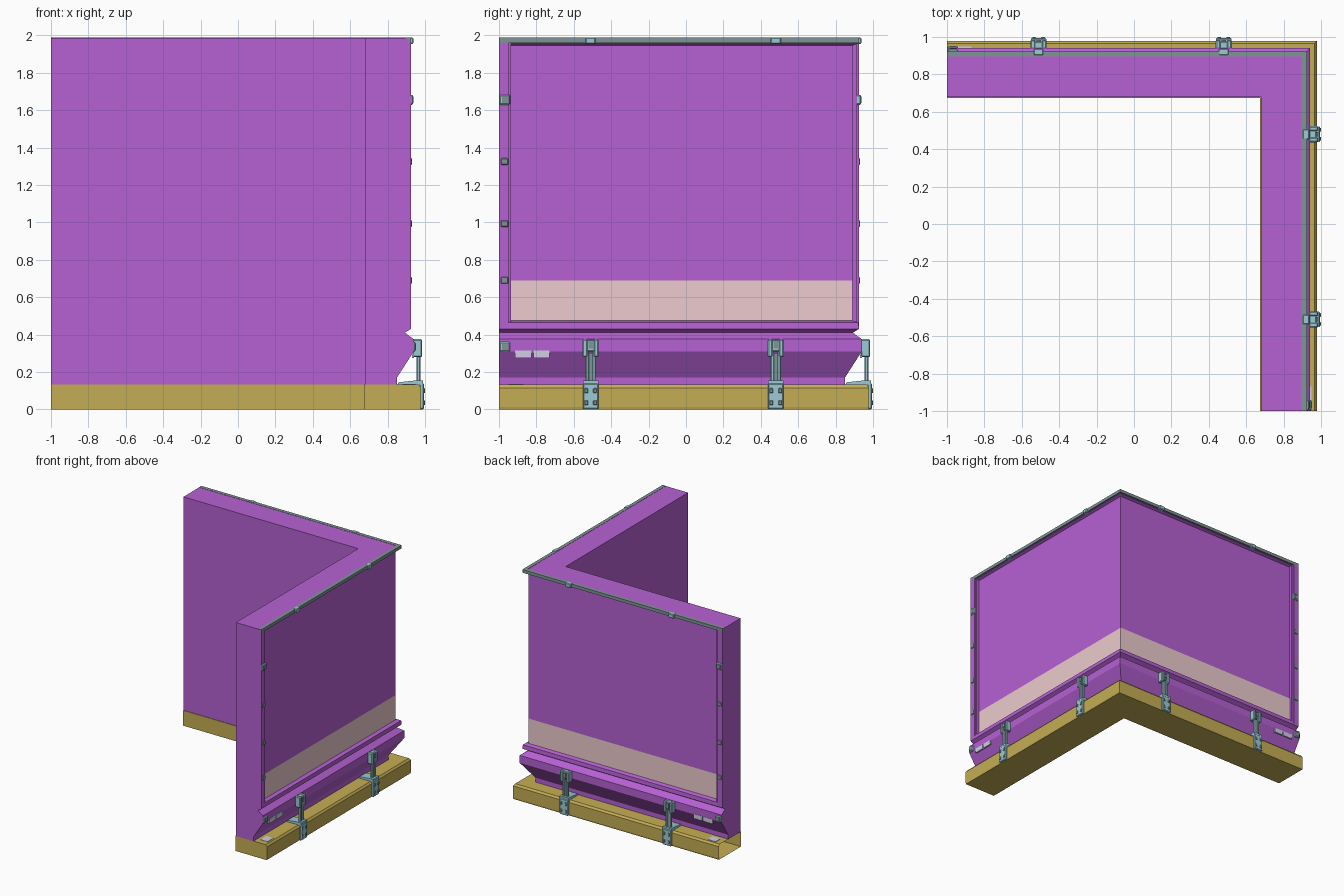
import bpy, bmesh

if "Cube" in bpy.data.objects:
    bpy.data.objects.remove(bpy.data.objects["Cube"])


def material(name, rgb):
    m = bpy.data.materials.new(name)
    m.diffuse_color = (*rgb, 1)
    m.use_nodes = True
    m.node_tree.nodes["Principled BSDF"].inputs["Base Color"].default_value = m.diffuse_color
    return m


PURPLE = material("purple", (0.47, 0.12, 0.66))
GOLD = material("gold", (0.56, 0.42, 0.09))
TEAL = material("pale_teal", (0.33, 0.60, 0.66))
GREY = material("dark_teal_grey", (0.22, 0.30, 0.31))
PINK = material("pink", (0.85, 0.60, 0.62))
PALE = material("pale_label", (0.62, 0.62, 0.78))


def finish(bm, name, mat, bevel=0):
    bmesh.ops.recalc_face_normals(bm, faces=bm.faces)
    me = bpy.data.meshes.new(name)
    bm.to_mesh(me)
    bm.free()
    me.materials.append(mat)
    ob = bpy.data.objects.new(name, me)
    bpy.context.collection.objects.link(ob)
    if bevel:
        b = ob.modifiers.new("bevel", "BEVEL")
        b.width = bevel
        b.segments = 1
    return ob


def sweep(name, profile, mat, start=-1.0, closed=True, caps=(True, True)):
    """Run a (distance, z) profile round the mitred corner."""
    bm = bmesh.new()
    rows = [[bm.verts.new(p) for p in row] for row in (
        [(start, d, z) for d, z in profile],
        [(d, d, z) for d, z in profile],
        [(d, start, z) for d, z in profile])]
    n = len(profile)
    for a, b in zip(rows, rows[1:]):
        for i in range(n if closed else n - 1):
            j = (i + 1) % n
            bm.faces.new((a[i], a[j], b[j], b[i]))
    if closed:
        if caps[0]:
            bm.faces.new(rows[0])
        if caps[1]:
            bm.faces.new(rows[2])
    return finish(bm, name, mat)


def prism(name, outline, t0, t1, mat, bevel=0):
    """Extrude a (distance, z) outline along each arm, mirrored on the diagonal."""
    for side in ("right", "back"):
        bm = bmesh.new()
        ends = []
        for t in (t0, t1):
            ends.append([bm.verts.new((d, t, z) if side == "right" else (t, d, z))
                         for d, z in outline])
            bm.faces.new(ends[-1])
        for i in range(len(outline)):
            j = (i + 1) % len(outline)
            bm.faces.new((ends[0][i], ends[0][j], ends[1][j], ends[1][i]))
        finish(bm, f"{name}_{side}", mat, bevel)


def box(name, d0, d1, t0, t1, z0, z1, mat, bevel=0):
    prism(name, [(d0, z0), (d1, z0), (d1, z1), (d0, z1)], t0, t1, mat, bevel)


# Base sill, with its left end left open
sweep("base_sill", [(0.675, 0), (0.975, 0), (0.978, 0.012), (0.978, 0.115),
                    (0.965, 0.132), (0.675, 0.132)], GOLD, caps=(False, True))

# Corner wall with recessed panels, rails and a bulging skirt
sweep("corner_wall", [(0.68, 0.13), (0.68, 1.985), (0.905, 1.985), (0.915, 1.955),
                      (0.89, 1.945), (0.89, 0.475), (0.922, 0.465), (0.925, 0.43),
                      (0.892, 0.41), (0.94, 0.375), (0.94, 0.31), (0.85, 0.17),
                      (0.85, 0.13)], PURPLE)
sweep("top_trim", [(0.895, 1.96), (0.925, 1.96), (0.925, 1.987), (0.895, 1.987)], GREY)
sweep("skirting_stripe", [(0.8915, 0.472), (0.8915, 0.69)], PINK, -0.935, closed=False)

# End posts
box("end_post", 0.86, 0.925, -1, -0.95, 0.43, 1.985, PURPLE)
box("end_post_lip", 0.86, 0.915, -0.95, -0.935, 0.43, 1.96, PURPLE)

# Clips on the end posts
for i, z in enumerate((1.655, 0.335)):
    d = 0.925 if z > 1 else 0.94
    box(f"post_clip_{i}", d - 0.02, d + 0.01, -0.998, -0.94, z - 0.027, z + 0.027, TEAL, 0.006)
    box(f"post_clip_pad_{i}", d, d + 0.013, -0.985, -0.95, z - 0.017, z + 0.017, GREY)
for i, z in enumerate((1.325, 0.993, 0.69)):
    box(f"post_stud_{i}", 0.915, 0.931, -0.99, -0.95, z - 0.018, z + 0.018, GREY, 0.004)

# Labels on the skirt and sill
box("skirt_label_a", 0.93, 0.942, -0.915, -0.825, 0.275, 0.315, PALE)
box("skirt_label_b", 0.93, 0.942, -0.815, -0.73, 0.275, 0.315, PALE)
box("sill_label", 0.88, 0.95, -0.95, -0.87, 0.125, 0.135, PALE)

# Latches tying the skirt to the sill, and the small clips on the top trim
for i, t in enumerate((-0.51, 0.48)):
    n = f"latch_{i}_"
    w = 0.042
    box(n + "plate", 0.97, 0.995, t - w, t + w, 0, 0.14, TEAL, 0.006)
    prism(n + "foot", [(0.85, 0.13), (0.99, 0.13), (0.99, 0.155), (0.955, 0.155),
                       (0.86, 0.145)], t - w, t + w, TEAL)
    for k, s in enumerate((-1, 1)):
        c = t + s * 0.018
        box(f"{n}rod_{k}", 0.955, 0.975, c - 0.009, c + 0.009, 0.14, 0.31, TEAL, 0.004)
        box(f"{n}jaw_{k}", 0.935, 0.985, t + s * 0.03 - 0.013, t + s * 0.03 + 0.013,
            0.28, 0.375, TEAL, 0.006)
        for r, z in enumerate((0.035, 0.1)):
            box(f"{n}bolt_{k}_{r}", 0.985, 1.0, t + s * 0.024 - 0.01,
                t + s * 0.024 + 0.01, z - 0.013, z + 0.013, GREY, 0.003)
    box(n + "web", 0.96, 0.968, t - 0.012, t + 0.012, 0.14, 0.3, GREY)
    box(n + "head", 0.935, 0.975, t - 0.03, t + 0.03, 0.31, 0.37, TEAL, 0.005)
    box(n + "head_pad", 0.97, 0.983, t - 0.012, t + 0.012, 0.325, 0.36, GREY)
    box(f"top_clip_{i}", 0.90, 0.937, t - 0.027, t + 0.027, 1.953, 1.989, TEAL, 0.005)
